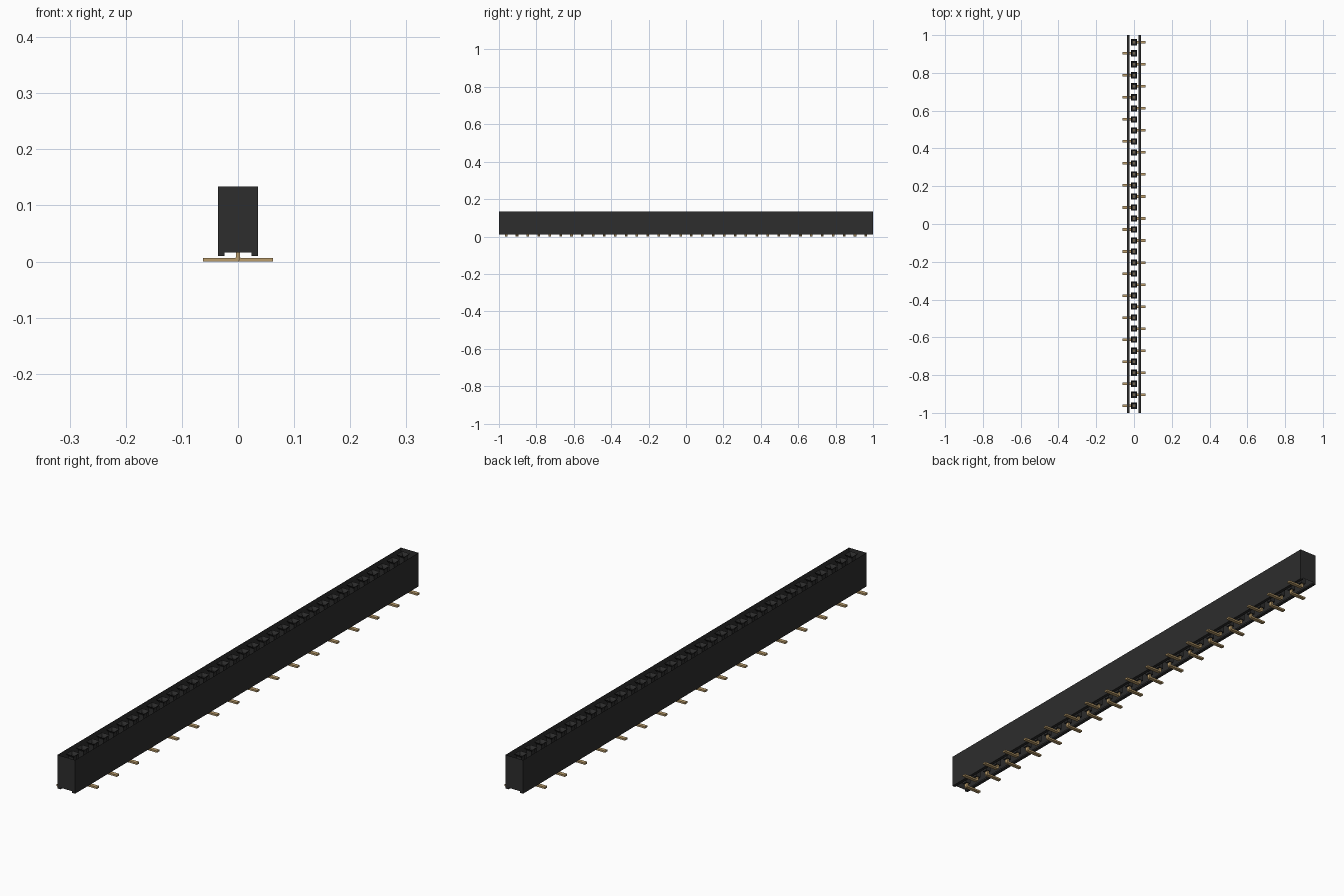
import bpy, bmesh

if "Cube" in bpy.data.objects:
    bpy.data.objects.remove(bpy.data.objects["Cube"])

PINS = 34
PITCH = 0.0583
TOP = 0.134        # top of the housing
CEIL = 0.016       # height of the groove under the housing


def material(name, rgb, rough):
    m = bpy.data.materials.new(name)
    m.use_nodes = True
    m.diffuse_color = (*rgb, 1)
    bsdf = m.node_tree.nodes["Principled BSDF"]
    bsdf.inputs["Base Color"].default_value = (*rgb, 1)
    bsdf.inputs["Roughness"].default_value = rough
    return m


black = material("black plastic", (0.026, 0.026, 0.026), 0.6)
gold = material("gold contact", (0.50, 0.34, 0.15), 0.5)


def finish(bm, name, mat):
    mesh = bpy.data.meshes.new(name)
    bm.to_mesh(mesh)
    bm.free()
    mesh.materials.append(mat)
    obj = bpy.data.objects.new(name, mesh)
    bpy.context.collection.objects.link(obj)
    return obj


def extrude_profile(bm, pts, y0, y1):
    """Closed prism from an (x, z) profile running along y."""
    face = bm.faces.new([bm.verts.new((x, y0, z)) for x, z in pts])
    new = bmesh.ops.extrude_face_region(bm, geom=[face], use_keep_orig=True)["geom"]
    moved = [g for g in new if isinstance(g, bmesh.types.BMVert)]
    bmesh.ops.translate(bm, verts=moved, vec=(0, y1 - y0, 0))
    bmesh.ops.recalc_face_normals(bm, faces=bm.faces[:])


# Housing shell with two bottom rails, open at the top and in the groove
bm = bmesh.new()
W, R = 0.036, 0.024
extrude_profile(bm, [(-W, 0.010), (-R, 0.010), (-R, CEIL), (R, CEIL),
                     (R, 0.010), (W, 0.010), (W, TOP), (-W, TOP)], -1, 1)
bm.normal_update()
open_faces = [f for f in bm.faces
              if abs(f.normal.z) > 0.9 and f.calc_center_median().z > 0.012]
bmesh.ops.delete(bm, geom=open_faces, context='FACES')
finish(bm, "housing", black)

# Square sockets with a funnel mouth, and one bent contact below each
sockets, contacts = bmesh.new(), bmesh.new()
for i in range(PINS):
    y = (i - (PINS - 1) / 2) * PITCH
    rings = []
    for h, z in [(0.0165, TOP), (0.010, TOP - 0.010), (0.010, CEIL)]:
        rings.append([sockets.verts.new((sx * h, y + sy * h, z))
                      for sx, sy in [(-1, -1), (1, -1), (1, 1), (-1, 1)]])
    for a, b in zip(rings, rings[1:]):
        for k in range(4):
            n = (k + 1) % 4
            sockets.faces.new([a[k], a[n], b[n], b[k]])
    sockets.faces.new(rings[-1])

    # feet alternate sides, starting on the right at the front
    s = -1 if i % 2 == 0 else 1
    prof = [(-0.0035, 0.003), (-0.0005, 0.0), (0.062, 0.0), (0.062, 0.0065),
            (0.005, 0.0065), (0.0035, 0.008), (0.0035, 0.018), (-0.0035, 0.018)]
    extrude_profile(contacts, [(s * x, z) for x, z in prof], y - 0.0068, y + 0.0068)

finish(sockets, "sockets", black)
finish(contacts, "contacts", gold)
